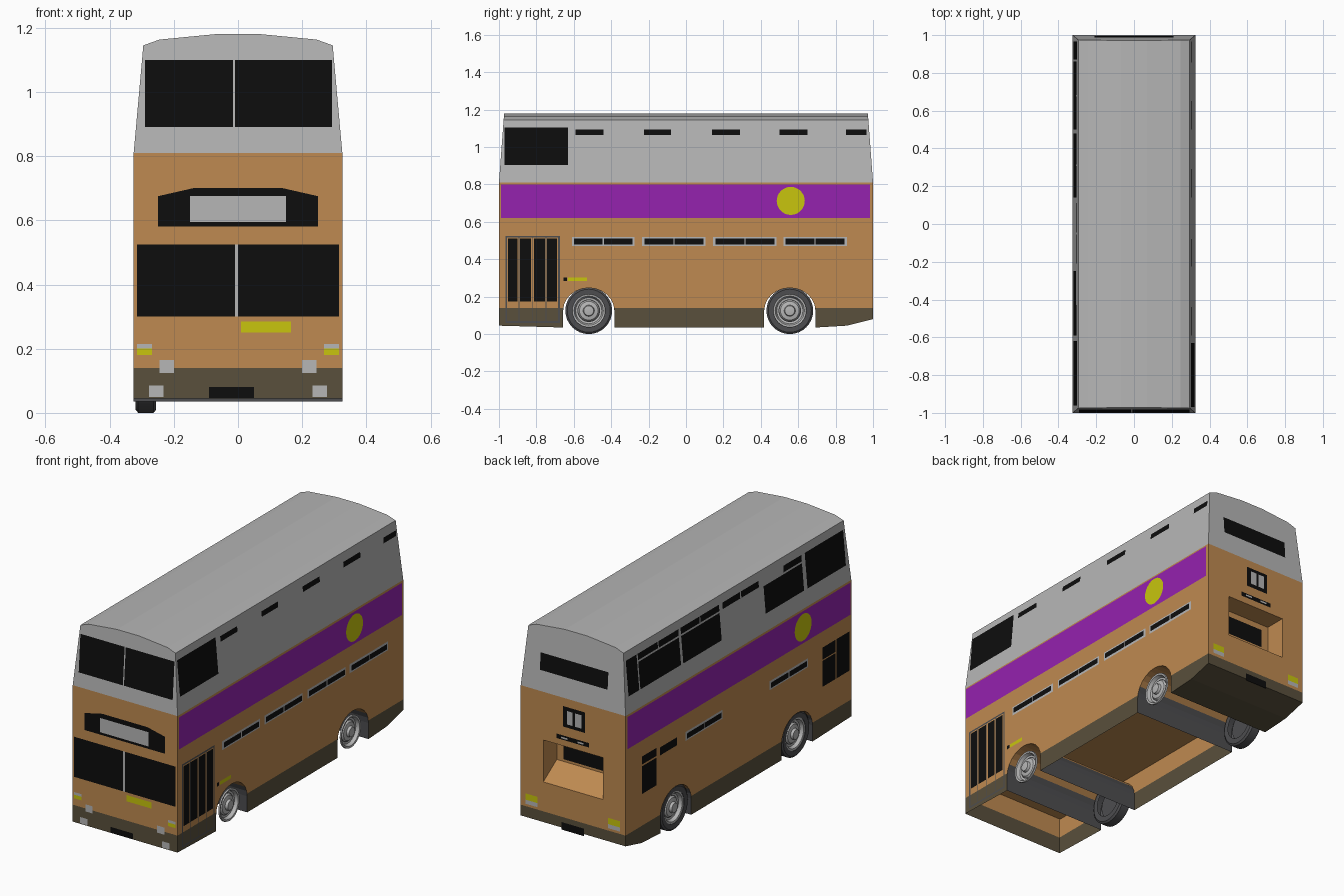
import bpy, bmesh, math
from mathutils import Vector

if "Cube" in bpy.data.objects:
    bpy.data.objects.remove(bpy.data.objects["Cube"])

W, WAIST, EAVE = 0.325, 0.81, 1.145


def material(name, rgb):
    m = bpy.data.materials.new(name)
    m.diffuse_color = (*rgb, 1)
    m.use_nodes = True
    m.node_tree.nodes["Principled BSDF"].inputs["Base Color"].default_value = m.diffuse_color
    return m


ORANGE = material("orange_brown", (0.52, 0.255, 0.082))
GREY = material("light_grey", (0.47, 0.47, 0.47))
BLACK = material("black", (0.004, 0.004, 0.004))
OLIVE = material("olive_skirt", (0.1, 0.08, 0.045))
PURPLE = material("purple", (0.3, 0.016, 0.43))
YELLOW = material("yellow", (0.58, 0.56, 0.004))
DARK = material("dark_grey", (0.075, 0.075, 0.08))


def finish(name, bm, mats):
    me = bpy.data.meshes.new(name)
    bm.to_mesh(me)
    bm.free()
    for m in mats:
        me.materials.append(m)
    ob = bpy.data.objects.new(name, me)
    bpy.context.collection.objects.link(ob)
    return ob


def on_wall(side, u, z, off):
    """Point on an outer wall; upper walls lean inward."""
    t = max(0, z - WAIST) / (EAVE - WAIST)
    x, y = W - 0.03 * t + off, 1 - 0.025 * t + off
    return {"front": (u, -y, z), "back": (u, y, z),
            "right": (x, u, z), "left": (-x, u, z)}[side]


def plate(name, side, polys, mat, off=0.003):
    """Thin flat plates made from (u, z) outlines."""
    bm = bmesh.new()
    out = Vector({"front": (0, -1, 0), "back": (0, 1, 0),
                  "right": (1, 0, 0), "left": (-1, 0, 0)}[side])
    for p in polys:
        f = bm.faces.new([bm.verts.new(on_wall(side, u, z, off)) for u, z in p])
        f.normal_update()
        if f.normal.dot(out) < 0:
            f.normal_flip()
    return finish(name, bm, [mat])


def rect(u0, u1, z0, z1):
    return [(u0, z0), (u1, z0), (u1, z1), (u0, z1)]


def frame(u0, u1, z0, z1, t):
    return [rect(u0, u1, z0, z0 + t), rect(u0, u1, z1 - t, z1),
            rect(u0, u0 + t, z0 + t, z1 - t), rect(u1 - t, u1, z0 + t, z1 - t)]


# Lower body: side outline with wheel arches, extruded across the width
outline = [(-1, WAIST), (-1, 0.045)]
for c in (-0.52, 0.555):
    outline.append((c - 0.137, 0.035))
    for i in range(13):
        t = math.pi * (1 - i / 12)
        outline.append((c + 0.137 * math.cos(t), 0.125 + 0.122 * math.sin(t)))
    outline.append((c + 0.137, 0.035))
outline += [(0.86, 0.045), (1, 0.08), (1, WAIST)]
bm = bmesh.new()
f = bm.faces.new([bm.verts.new((-W, y, z)) for y, z in outline])
r = bmesh.ops.extrude_face_region(bm, geom=[f])
bmesh.ops.translate(bm, vec=(2 * W, 0, 0),
                    verts=[v for v in r["geom"] if isinstance(v, bmesh.types.BMVert)])
bmesh.ops.bisect_plane(bm, geom=bm.verts[:] + bm.edges[:] + bm.faces[:],
                       plane_co=(0, 0, 0.14), plane_no=(0, 0, 1))
bmesh.ops.recalc_face_normals(bm, faces=bm.faces)
drop = []
for f in bm.faces:
    c, n = f.calc_center_median(), f.normal
    inside = abs(n.x) < 0.5 and abs(c.y) < 0.97
    if n.z > 0.9 or (n.y > 0.9 and c.y > 0.99 and c.z > 0.14):
        drop.append(f)                      # open top and rear panel
    elif n.z < -0.9 and c.z < 0.06 and c.y < 0.6:
        drop.append(f)                      # open underside
    elif inside and c.y < 0.7:
        f.material_index = 2 if c.z < 0.19 else 0
    elif c.z < 0.14:
        f.material_index = 1
bmesh.ops.delete(bm, geom=drop, context="FACES")
finish("lower_body", bm, [ORANGE, OLIVE, DARK])

# Floor above the wheel tunnels
bm = bmesh.new()
bm.faces.new([bm.verts.new((sx * W, sy, 0.25))
              for sx, sy in ((-1, -0.995), (-1, 0.86), (1, 0.86), (1, -0.995))])
finish("floor", bm, [ORANGE])

# Rear panel with engine recess and sloping sill
bm = bmesh.new()


def quad(*pts):
    return bm.faces.new([bm.verts.new(p) for p in pts])


a, zb, zt, yi, zi = 0.185, 0.305, 0.54, 0.88, 0.385
for x0, x1, z0, z1 in ((-W, W, 0.14, zb), (-W, W, zt, WAIST), (-W, -a, zb, zt), (a, W, zb, zt)):
    quad((x1, 1, z0), (x0, 1, z0), (x0, 1, z1), (x1, 1, z1))
quad((a, yi, zi), (-a, yi, zi), (-a, yi, zt), (a, yi, zt))
quad((a, 1, zb), (-a, 1, zb), (-a, yi, zi), (a, yi, zi))
quad((a, yi, zt), (-a, yi, zt), (-a, 1, zt), (a, 1, zt))
quad((a, 1, zb), (a, yi, zi), (a, yi, zt), (a, 1, zt))
quad((-a, 1, zt), (-a, yi, zt), (-a, yi, zi), (-a, 1, zb))
finish("rear_panel", bm, [ORANGE])
bm = bmesh.new()
quad((0.14, yi + .004, 0.40), (-0.14, yi + .004, 0.40), (-0.14, yi + .004, 0.505), (0.14, yi + .004, 0.505))
finish("recess_window", bm, [BLACK])

# Upper deck and cambered roof: end sections joined lengthwise
section = [(-W, WAIST), (-0.295, EAVE), (-0.245, 1.163), (-0.07, 1.18),
           (0.07, 1.18), (0.245, 1.163), (0.295, EAVE), (W, WAIST)]
bm = bmesh.new()
ends = []
for s in (-1, 1):
    ends.append([bm.verts.new((x, s * (1 if z < 0.9 else 0.975 - (z - EAVE) * 0.08), z)) for x, z in section])
    bm.faces.new(ends[-1])
for i in range(7):
    bm.faces.new((ends[0][i], ends[0][i + 1], ends[1][i + 1], ends[1][i]))
bmesh.ops.recalc_face_normals(bm, faces=bm.faces)
for f in bm.faces:                          # closed top: point every face outward
    if f.normal.dot(f.calc_center_median() - Vector((0, 0, 0.9))) < 0:
        f.normal_flip()
finish("upper_deck", bm, [GREY])

# Front glazing, destination box and lamps
plate("front_upper_windows", "front", [rect(-.29, -.016, .89, 1.1), rect(-.009, .293, .89, 1.1)], BLACK)
plate("windscreen", "front", [rect(-.315, -.01, .3, .525), rect(0, .315, .3, .525)], BLACK)
plate("windscreen_divider", "front", [rect(-.01, 0, .3, .525)], GREY)
plate("destination_box", "front", [[(-.25, .58), (.25, .58), (.25, .675), (.14, .7), (-.14, .7), (-.25, .675)]], BLACK)
plate("destination_blind", "front", [rect(-.15, .15, .595, .675)], GREY, .006)
plate("front_yellow_plate", "front", [rect(.01, .165, .25, .285)], YELLOW)
plate("front_number_plate", "front", [rect(-.09, .05, .047, .08)], BLACK)
grey, yellow = [], []
for s in (-1, 1):
    grey += [rect(s * .268, s * .315, .2, .215), rect(s * .2, s * .245, .125, .165), rect(s * .232, s * .278, .05, .085)]
    yellow.append(rect(s * .268, s * .315, .18, .2))
plate("front_lamps", "front", grey, GREY)
plate("front_indicators", "front", yellow, YELLOW)

# Rear details
plate("rear_upper_window", "back", [rect(-.21, .21, .925, 1.02)], BLACK)
plate("rear_vent", "back", [rect(-.075, .06, .65, .765), rect(-.1, .1, .575, .6)], BLACK)
plate("rear_vent_slits", "back", [rect(-.055, -.015, .67, .745), rect(.0, .035, .67, .745),
                                  rect(-.07, -.03, .583, .592), rect(.03, .07, .583, .592)], GREY, .006)
plate("rear_number_plate", "back", [rect(-.07, .07, .07, .112)], BLACK)
plate("rear_lamps", "back", [rect(s * .22, s * .292, .155, .178) for s in (-1, 1)], GREY)
plate("rear_indicators", "back", [rect(s * .22, s * .292, .178, .213) for s in (-1, 1)], YELLOW)

# Purple band and yellow roundel on both sides
for side, cy in (("right", .56), ("left", -.565)):
    plate(side + "_band", side, [rect(-.99, .985, .62, .8)], PURPLE)
    plate(side + "_roundel", side, [[(cy + .075 * math.cos(k * math.pi / 16), .712 + .075 * math.sin(k * math.pi / 16))
                                     for k in range(32)]], YELLOW, .006)

# Right side: upper windows, lower framed windows, door
top = [rect(u, v, 1.065, 1.095) for u, v in ((-.59, -.44), (-.225, -.08), (.14, .29), (.5, .65), (.855, .965))]
plate("right_upper_windows", "right", [rect(-.97, -.63, .905, 1.105)] + top, BLACK)
lower = ((-.61, -.275), (-.235, .105), (.145, .485), (.52, .86))


def framed(side, spans):
    plate(side + "_window_frames", side, [rect(u, v, .47, .52) for u, v in spans], GREY)
    panes = []
    for u, v in spans:
        m = (u + v) / 2
        panes += [rect(u + .012, m - .003, .48, .51), rect(m + .003, v - .012, .48, .51)]
    plate(side + "_lower_windows", side, panes, BLACK, .006)


framed("right", lower)
plate("door_frame", "right", frame(-.965, -.675, .06, .525, .009)
      + [rect(u, u + .004, .07, .516) for u in (-.895, -.822, -.75)], DARK)
plate("door_panes", "right", [rect(u, v, .175, .51) for u, v in
                              ((-.952, -.9), (-.888, -.828), (-.812, -.755), (-.743, -.69))], BLACK)
plate("right_indicator", "right", [rect(-.63, -.53, .283, .303)], YELLOW)
plate("right_marker", "right", [rect(-.655, -.635, .283, .303)], BLACK)

# Left side: upper windows with opening lights, lower windows
framed("left", ((.145, .475), (-.61, -.27)))
tall = [rect(.87, .965, .905, 1.1), rect(-.96, -.62, .905, 1.1), rect(-.59, -.25, .905, 1.055),
        rect(-.59, -.43, 1.065, 1.1)]
for u, v in ((.5, .86), (.14, .48)):
    m = (u + v) / 2
    tall += [rect(u, v, .905, 1.055), rect(u, m - .004, 1.065, 1.1), rect(m + .004, v, 1.065, 1.1)]
tall += [rect(-.21, -.055, 1.065, 1.1), rect(-.045, .11, 1.065, 1.1)]
plate("left_upper_windows", "left", tall, BLACK)
plate("left_rear_windows", "left", [rect(.73, .86, .32, .475), rect(.73, .86, .485, .53), rect(.55, .7, .475, .52)], BLACK)
plate("driver_window", "left", [rect(-.98, -.865, .31, .53), rect(-.858, -.74, .31, .455), rect(-.858, -.74, .462, .53)], BLACK)


# Wheels: turned profiles of (radius, offset outward)
def turned(name, profile, x, y, s, mat, n=32):
    bm = bmesh.new()
    rings = [[bm.verts.new((x + s * d, y + r * math.cos(2 * math.pi * k / n), .125 + r * math.sin(2 * math.pi * k / n)))
              for k in range(n)] for r, d in profile]
    for p, q in zip(rings, rings[1:]):
        for k in range(n):
            bm.faces.new((p[k], p[k - 1], q[k - 1], q[k]))
    bm.faces.new(rings[-1])
    bmesh.ops.recalc_face_normals(bm, faces=bm.faces)
    if sum(f.normal.x * s * f.calc_area() for f in bm.faces) < 0:
        bmesh.ops.reverse_faces(bm, faces=bm.faces)
    ob = finish(name, bm, [mat])
    bpy.context.view_layer.objects.active = ob
    ob.select_set(True)
    bpy.ops.object.shade_smooth_by_angle()
    ob.select_set(False)


rim = [(.09, 0), (.088, .008), (.078, .006), (.07, -.012), (.058, -.014), (.05, -.004), (.03, 0), (.026, .014), (.012, .016)]
for label, y in (("front", -.52), ("rear", .555)):
    for s, side in ((-1, "left"), (1, "right")):
        turned(f"{label}_{side}_rim", rim, s * .305, y, s, GREY)
        turned(f"{label}_{side}_rim_groove", [(.064, 0), (.056, .001)], s * .291, y, s, DARK)
    turned(f"{label}_left_tyre", [(.085, -.05), (.115, -.05), (.125, -.042), (.125, .006), (.115, .014), (.088, .01),
                                  (.086, -.02)], -.305, y, -1, DARK)
